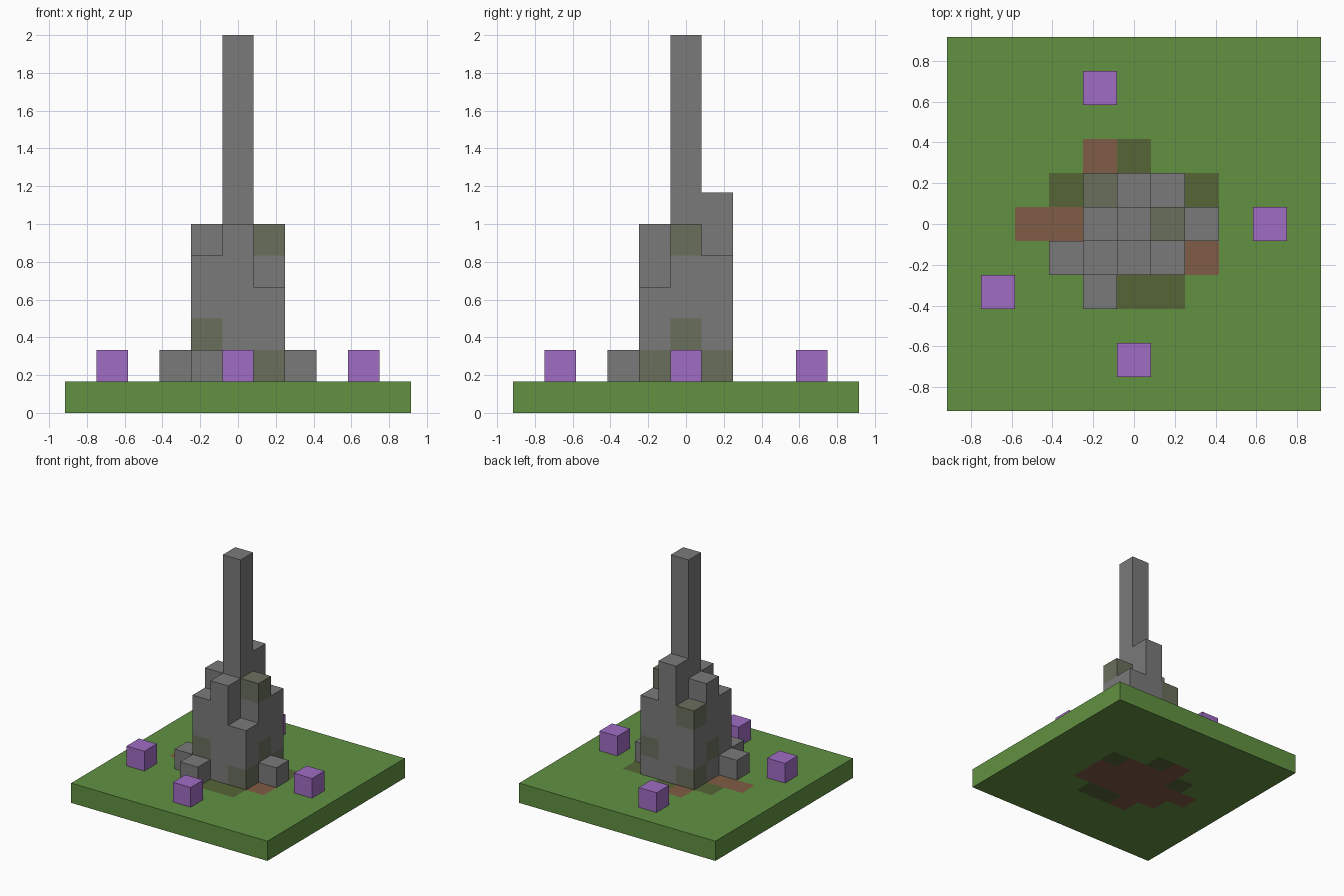
import bpy
import bmesh
from mathutils import Vector

if "Cube" in bpy.data.objects:
    bpy.data.objects.remove(bpy.data.objects["Cube"], do_unlink=True)

UNIT = 1 / 6  # edge of one block


def make_material(name, hex_colour):
    srgb = [int(hex_colour[i:i + 2], 16) / 255 for i in (0, 2, 4)]
    rgba = [c / 12.92 if c <= 0.04045 else ((c + 0.055) / 1.055) ** 2.4 for c in srgb] + [1]
    mat = bpy.data.materials.new(name)
    mat.use_nodes = True
    mat.diffuse_color = rgba
    bsdf = next(n for n in mat.node_tree.nodes if n.type == "BSDF_PRINCIPLED")
    bsdf.inputs["Base Color"].default_value = rgba
    bsdf.inputs["Roughness"].default_value = 0.9
    return mat


grass = make_material("grass green", "629142")
moss_soil = make_material("dark moss", "556536")
soil = make_material("brown soil", "805c45")
stone = make_material("grey stone", "7a7a7a")
mossy_stone = make_material("mossy stone", "6a6f5c")
purple = make_material("purple crystal", "a06cc4")

# Directions out of a block, with the two axes spanning each face
DIRECTIONS = [Vector(d) for d in ((1, 0, 0), (-1, 0, 0), (0, 1, 0), (0, -1, 0), (0, 0, 1), (0, 0, -1))]


def build_blocks(name, cells, materials, colour_rule, occupied):
    """Outer shell of a set of blocks; colour_rule(cell, normal) gives the material."""
    bm = bmesh.new()
    for cell in sorted(cells):
        centre = Vector(cell) + Vector((0, 0, 0.5))
        for n in DIRECTIONS:
            if tuple(int(c) for c in Vector(cell) + n) in occupied:
                continue
            u = Vector((n.y, n.z, n.x))
            v = n.cross(u)
            corners = [(centre + (n + a * u + b * v) / 2) * UNIT
                       for a, b in ((-1, -1), (1, -1), (1, 1), (-1, 1))]
            face = bm.faces.new([bm.verts.new(c) for c in corners])
            face.material_index = materials.index(colour_rule(cell, n))
    bmesh.ops.remove_doubles(bm, verts=bm.verts[:], dist=UNIT / 100)
    mesh = bpy.data.meshes.new(name)
    bm.to_mesh(mesh)
    bm.free()
    for mat in materials:
        mesh.materials.append(mat)
    obj = bpy.data.objects.new(name, mesh)
    bpy.context.collection.objects.link(obj)


# Tower columns: top layer of each, from the back row to the front row
heights = {}
for y, row in zip((1, 0, -1), ((5, 7, 5), (6, 12, 6), (5, 6, 4))):
    for x, top in zip((-1, 0, 1), row):
        heights[x, y] = top
tower = {(x, y, z) for (x, y), top in heights.items() for z in range(1, top)}

# Loose pieces around the tower
rubble = {(2, 0, 1), (-1, -2, 1), (-2, -1, 1)}
crystals = {(-1, 4, 1), (4, 0, 1), (-4, -2, 1), (0, -4, 1)}
ground = {(x, y, 0) for x in range(-5, 6) for y in range(-5, 6)}
occupied = tower | rubble | crystals | ground

# Ground patches
mossy_ground = {(0, 2), (-2, 1), (2, 1), (0, -2), (1, -2)}
bare_ground = {(-1, 2), (-3, 0), (-2, 0), (2, -1)}
bare_ground |= set(heights) | {(x, y) for x, y, z in rubble}


def ground_colour(cell, normal):
    if cell[:2] in mossy_ground:
        return moss_soil
    return soil if cell[:2] in bare_ground else grass


def tower_colour(cell, normal):
    x, y, z = cell
    if cell in {(1, 0, 5), (-1, 1, 4)}:
        return mossy_stone
    # Moss along the foot, repeated on opposite sides
    if abs(normal.x) > 0.5 and z == (2 if y == 0 else 1):
        return mossy_stone
    if abs(normal.y) > 0.5 and (x * y, z) in {(1, 2), (-1, 1)}:
        return mossy_stone
    return stone


build_blocks("ground_slab", ground, [grass, moss_soil, soil], ground_colour, occupied)
build_blocks("stone_tower", tower, [stone, mossy_stone], tower_colour, occupied)
build_blocks("stone_rubble", rubble, [stone], lambda c, n: stone, occupied)
build_blocks("purple_crystals", crystals, [purple], lambda c, n: purple, occupied)
